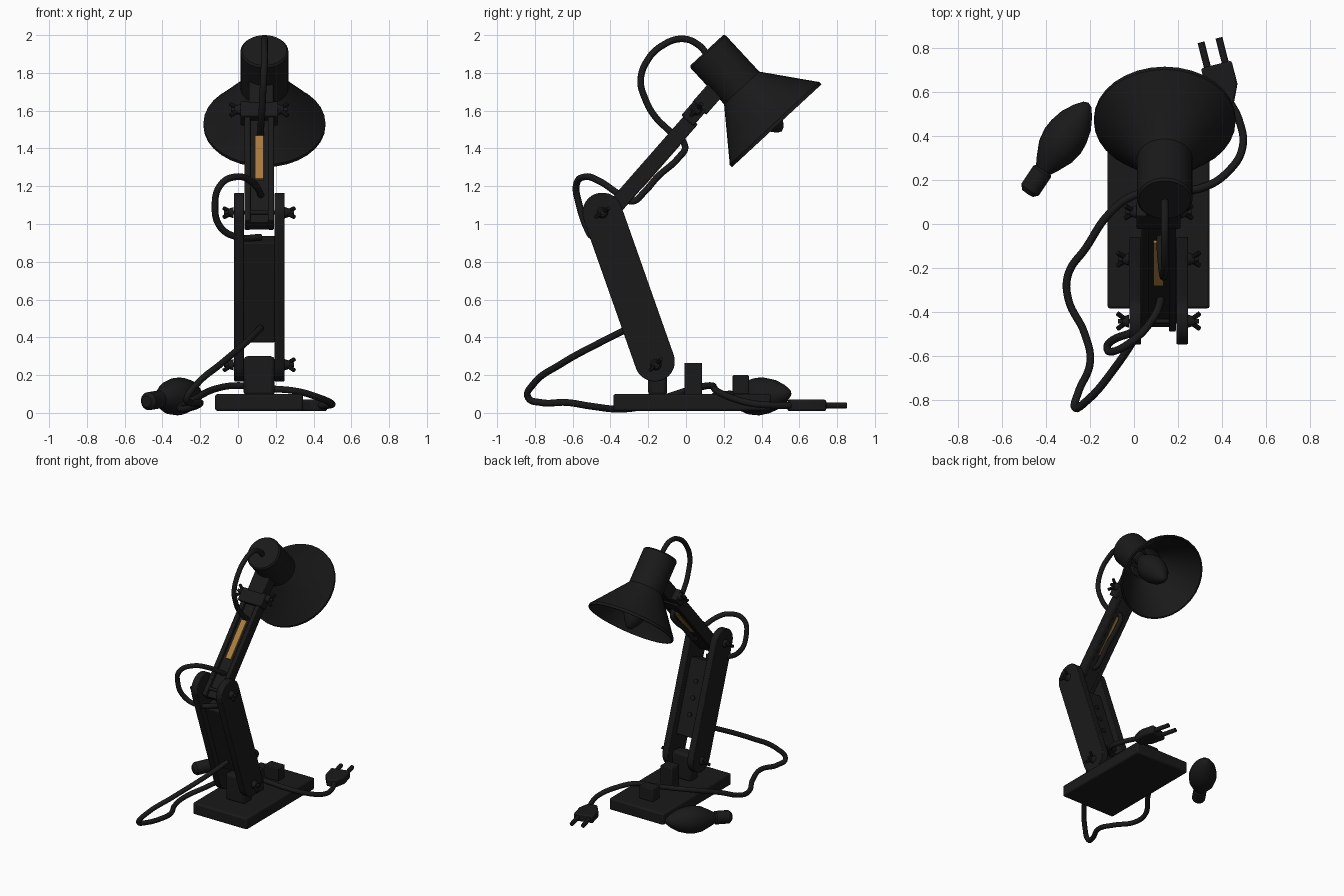
import bpy, bmesh
from math import sin, cos, pi, atan2
from mathutils import Matrix, Vector

if "Cube" in bpy.data.objects:
    bpy.data.objects.remove(bpy.data.objects["Cube"])

X0 = 0.112            # centre of base and arms
HX = 0.14             # centre of the head
LOW, UP, HEAD = 0.334, -0.72, -2.395   # tilts about x


def material(name, rgb):
    m = bpy.data.materials.new(name)
    m.diffuse_color = (*rgb, 1)
    m.use_nodes = True
    m.node_tree.nodes["Principled BSDF"].inputs["Base Color"].default_value = m.diffuse_color
    return m


BLACK = material("black", (0.01, 0.01, 0.01))
BROWN = material("brown", (0.4, 0.2, 0.05))


def frame(loc, rx=0.0, rz=0.0):
    return Matrix.Translation(loc) @ Matrix.Rotation(rz, 4, 'Z') @ Matrix.Rotation(rx, 4, 'X')


def aim(a, b):
    d = Vector(b) - Vector(a)
    return Matrix.Translation(a) @ d.to_track_quat('Z', 'Y').to_matrix().to_4x4()


def finish(name, bm, mat=BLACK, bevel=0.0, matrix=None):
    bmesh.ops.recalc_face_normals(bm, faces=bm.faces)
    me = bpy.data.meshes.new(name)
    bm.to_mesh(me)
    bm.free()
    ob = bpy.data.objects.new(name, me)
    bpy.context.collection.objects.link(ob)
    if matrix is not None:
        ob.matrix_world = matrix
    me.materials.append(mat)
    if bevel:
        b = ob.modifiers.new("bevel", 'BEVEL')
        b.width, b.segments = bevel, 2
    bpy.ops.object.select_all(action='DESELECT')
    ob.select_set(True)
    bpy.context.view_layer.objects.active = ob
    bpy.ops.object.shade_smooth_by_angle(angle=0.6)
    return ob


def box(name, loc, size, rx=0.0, rz=0.0, bevel=0.006, mat=BLACK):
    bm = bmesh.new()
    bmesh.ops.create_cube(bm, size=1, matrix=Matrix.Diagonal((*size, 1)))
    return finish(name, bm, mat, bevel, frame(loc, rx, rz))


def prism(name, pts, depth, matrix, bevel=0.006):
    bm = bmesh.new()
    f = bm.faces.new([bm.verts.new((x, y, -depth / 2)) for x, y in pts])
    top = bmesh.ops.extrude_face_region(bm, geom=[f])['geom']
    bmesh.ops.translate(bm, vec=(0, 0, depth), verts=[v for v in top if isinstance(v, bmesh.types.BMVert)])
    return finish(name, bm, BLACK, bevel, matrix)


def lathe(name, profile, matrix, n=32):
    bm = bmesh.new()
    vs = [bm.verts.new((r, 0, z)) for r, z in profile]
    es = [bm.edges.new(p) for p in zip(vs, vs[1:])]
    bmesh.ops.spin(bm, geom=vs + es, cent=(0, 0, 0), axis=(0, 0, 1), angle=2 * pi, steps=n)
    bmesh.ops.remove_doubles(bm, verts=bm.verts, dist=1e-4)
    return finish(name, bm, matrix=matrix)


def rod(name, a, b, r, n=16):
    h = (Vector(b) - Vector(a)).length
    return lathe(name, [(0, 0), (r, 0), (r, h), (0, h)], aim(a, b), n)


def cable(name, pts, r=0.018):
    cu = bpy.data.curves.new(name, 'CURVE')
    cu.dimensions, cu.bevel_depth, cu.bevel_resolution = '3D', r, 3
    cu.use_fill_caps = True
    s = cu.splines.new('BEZIER')
    s.resolution_u = 8
    s.bezier_points.add(len(pts) - 1)
    for p, co in zip(s.bezier_points, pts):
        p.co = co
        p.handle_left_type = p.handle_right_type = 'AUTO'
    ob = bpy.data.objects.new(name, cu)
    bpy.context.collection.objects.link(ob)
    cu.materials.append(BLACK)
    bpy.ops.object.select_all(action='DESELECT')
    ob.select_set(True)
    bpy.context.view_layer.objects.active = ob
    bpy.ops.object.convert(target='MESH')


def joint(name, y, z, half, tilt):
    """Cross bolt with a wing nut on both ends."""
    rod(name + "_bolt", (X0 - half - 0.05, y, z), (X0 + half + 0.05, y, z), 0.011)
    for s, side in ((-1, "left"), (1, "right")):
        x = X0 + s * half
        lathe(f"{name}_{side}_nut", [(0, 0), (0.03, 0), (0.02, 0.03), (0, 0.03)],
              aim((x, y, z), (x + s, y, z)), 16)
        for w in (-1, 1):
            dy, dz = w * cos(tilt), w * sin(tilt)
            a = Vector((x + s * 0.018, y + dy * 0.012, z + dz * 0.012))
            b = Vector((x + s * 0.052, y + dy * 0.042, z + dz * 0.042))
            rod(f"{name}_{side}_wing", a, b, 0.011, 10)


# base, with the upright that carries the arm and two small blocks
box("base", (X0, 0.033, 0.055), (0.466, 0.836, 0.09), bevel=0.012)
box("base_upright", (X0, -0.15, 0.195), (0.165, 0.1, 0.21), bevel=0.02)
box("base_block", (X0, 0.038, 0.18), (0.1, 0.094, 0.17))
box("base_switch", (X0, 0.29, 0.15), (0.12, 0.085, 0.1))

# lower arm: two round-ended side plates and an inner panel
YZ = Matrix(((0, 0, 1, 0), (1, 0, 0, 0), (0, 1, 0, 0), (0, 0, 0, 1)))
bot, top, R = (-0.165, 0.272), (-0.443, 1.06), 0.106
stadium = []
for (cy, cz), start in ((top, LOW), (bot, LOW + pi)):
    stadium += [(cy + R * cos(start + pi * i / 14), cz + R * sin(start + pi * i / 14)) for i in range(15)]
for x, side in ((0.006, "left"), (0.22, "right")):
    prism(f"lower_arm_plate_{side}", stadium, 0.052, Matrix.Translation((x, 0, 0)) @ YZ, 0.004)
box("lower_arm_panel", (X0, -0.303, 0.655), (0.165, 0.12, 0.56), LOW)
for i in (-1, 0, 1):
    m = frame((X0, -0.303, 0.655), LOW) @ Matrix.Translation((0, 0.058, i * 0.12))
    rod("panel_stud", m.translation, m @ Vector((0, 0.012, 0)), 0.018)
joint("lower_joint", -0.16, 0.255, 0.135, 0.8)
joint("middle_joint", -0.443, 1.06, 0.135, 0.6)

# upper arm: two rails around a thinner board with a wooden strip
AC = Vector((X0, -0.215, 1.275))
for s, side in ((-1, "left"), (1, "right")):
    box(f"upper_arm_rail_{side}", AC + Vector((s * 0.0625, 0, 0)), (0.032, 0.085, 0.745), UP)
up_frame = frame(AC, UP)
box("upper_arm_board", up_frame @ Vector((0, 0.012, 0)), (0.1, 0.055, 0.74), UP, bevel=0)
box("upper_arm_wood_strip", up_frame @ Vector((0, -0.02, 0.08)), (0.045, 0.02, 0.3), UP, bevel=0, mat=BROWN)
box("upper_arm_wood_underside", up_frame @ Vector((0, 0.035, 0.08)), (0.045, 0.02, 0.3), UP, bevel=0, mat=BROWN)

# head bracket
box("bracket_clamp", (X0, 0.04, 1.585), (0.2, 0.085, 0.1), UP)
box("bracket_neck", (X0 + 0.01, 0.125, 1.675), (0.13, 0.1, 0.17), UP)
joint("head_joint", 0.055, 1.605, 0.1, 0.85)

# lamp head: hollow cap and flared shade, bulb inside
head = frame((HX, 0.11, 1.92), HEAD)
lathe("shade", [(0, 0), (0.118, 0), (0.127, 0.01), (0.127, 0.272), (0.318, 0.522), (0.323, 0.526),
                (0.323, 0.545), (0.312, 0.545), (0.308, 0.526), (0.117, 0.278), (0.117, 0.02), (0, 0.02)], head)
BULB = [(0, 0), (0.03, 0), (0.048, 0.02), (0.048, 0.12), (0.04, 0.13), (0.055, 0.155), (0.09, 0.23),
        (0.1, 0.29), (0.096, 0.34), (0.08, 0.4), (0.05, 0.455), (0.022, 0.49), (0, 0.5)]
lathe("bulb", BULB, head @ Matrix.Translation((0, 0, 0.085)), 24)
lathe("socket", [(0, 0.015), (0.065, 0.015), (0.065, 0.17), (0, 0.17)], head, 20)
lathe("spare_bulb", BULB, aim((-0.485, 0.14, 0.06), (-0.21, 0.55, 0.105)), 24)

# cables
cable("upper_cable", [
    (0.12, -0.42, 0.93), (0.0, -0.49, 0.93), (-0.09, -0.525, 0.98), (-0.122, -0.565, 1.1),
    (-0.09, -0.58, 1.21), (-0.01, -0.535, 1.25), (0.07, -0.455, 1.225), (0.12, -0.35, 1.155),
    (0.12, -0.285, 1.12), (0.12, -0.22, 1.17), (0.12, -0.15, 1.25), (0.12, -0.04, 1.35),
    (0.12, -0.005, 1.41), (0.12, -0.085, 1.49), (0.125, -0.165, 1.57), (0.13, -0.215, 1.66),
    (0.135, -0.24, 1.76), (0.14, -0.205, 1.865), (0.14, -0.125, 1.945), (0.14, -0.015, 1.98),
    (0.14, 0.07, 1.945), (0.14, 0.11, 1.9)])
cable("power_cable", [
    (0.12, -0.3, 0.45), (0.05, -0.44, 0.38), (-0.09, -0.66, 0.26), (-0.22, -0.81, 0.15),
    (-0.27, -0.835, 0.08), (-0.255, -0.77, 0.055), (-0.2, -0.63, 0.055), (-0.225, -0.5, 0.035),
    (-0.3, -0.34, 0.02), (-0.3, -0.23, 0.035), (-0.22, -0.11, 0.08), (-0.11, 0.05, 0.13),
    (0.0, 0.13, 0.145), (0.15, 0.15, 0.13), (0.31, 0.165, 0.115), (0.43, 0.24, 0.08),
    (0.495, 0.35, 0.05), (0.48, 0.47, 0.04), (0.43, 0.57, 0.04)])

# plug with two pins
plug = frame((0.397, 0.64, 0.04), 0, 0.25)
prism("plug", [(-0.072, 0.09), (0.072, 0.09), (0.072, -0.02), (0.035, -0.1), (-0.035, -0.1), (-0.072, -0.02)],
      0.06, plug, 0.01)
for s in (-1, 1):
    rod("plug_pin", plug @ Vector((s * 0.042, 0.08, 0)), plug @ Vector((s * 0.042, 0.205, 0)), 0.016)
